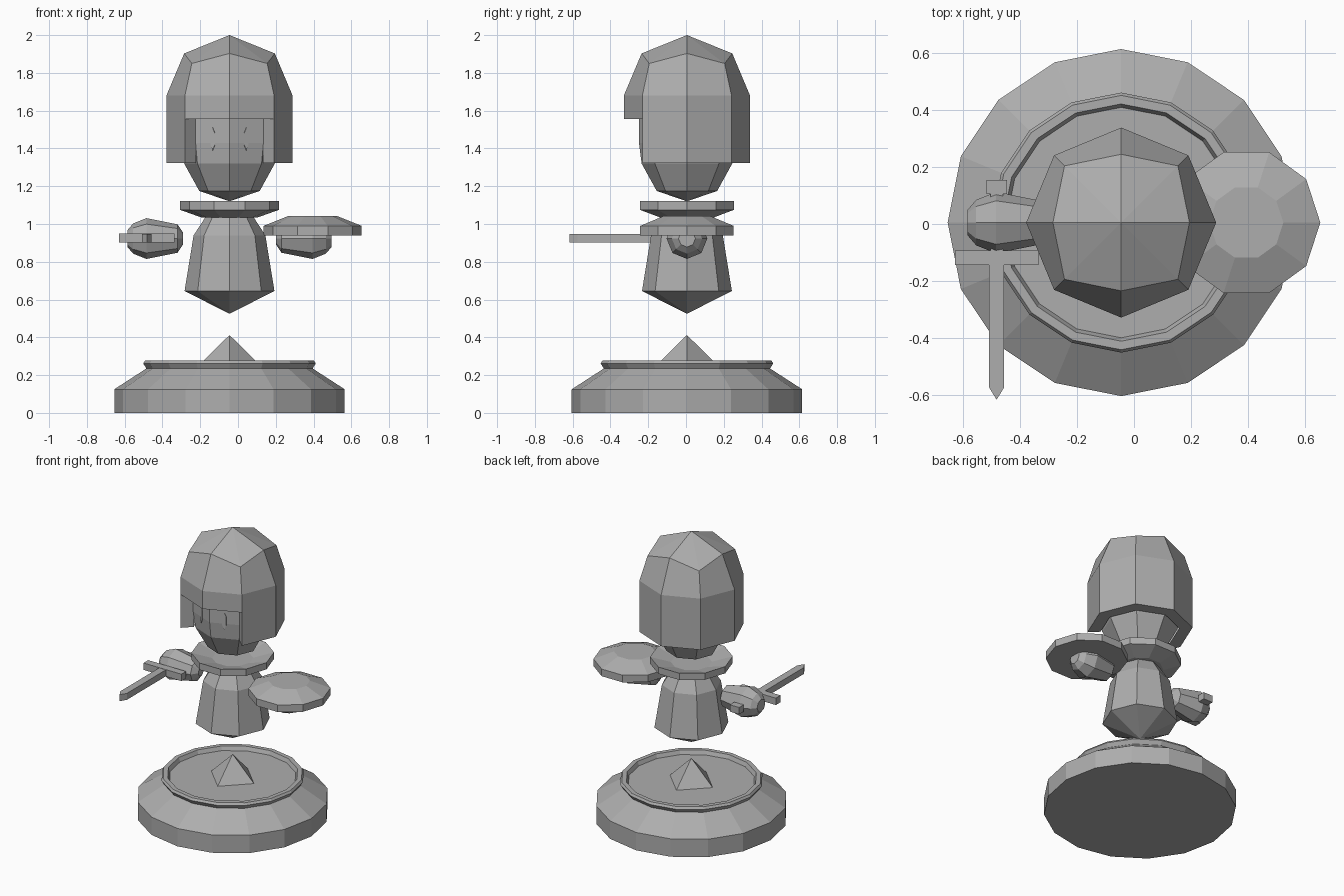
import bpy, bmesh
from math import sin, cos, pi, radians
from mathutils import Vector, Matrix

if "Cube" in bpy.data.objects:
    bpy.data.objects.remove(bpy.data.objects["Cube"])

CX, CY = -0.045, 0.005          # main axis of the figure

grey = bpy.data.materials.new("stone_grey")
grey.diffuse_color = (0.42, 0.42, 0.42, 1)
grey.use_nodes = True
grey.node_tree.nodes["Principled BSDF"].inputs["Base Color"].default_value = grey.diffuse_color


def finish(name, bm, matrix=None):
    """Turn a bmesh into a flat shaded grey object."""
    if matrix:
        bm.transform(matrix)
    bmesh.ops.recalc_face_normals(bm, faces=bm.faces[:])
    mesh = bpy.data.meshes.new(name)
    bm.to_mesh(mesh)
    bm.free()
    mesh.materials.append(grey)
    obj = bpy.data.objects.new(name, mesh)
    bpy.context.collection.objects.link(obj)
    return obj


def lathe(name, profile, sides, matrix=None):
    """Revolve (radius, height) points; zero radius makes a tip, other ends are capped."""
    bm = bmesh.new()
    rings = []
    for r, z in profile:
        count = sides if r > 0 else 1
        rings.append([bm.verts.new((r * cos(2 * pi * i / sides), r * sin(2 * pi * i / sides), z))
                      for i in range(count)])
    for a, b in zip(rings, rings[1:]):
        for i in range(sides):
            j = (i + 1) % sides
            if len(a) == 1:
                bm.faces.new((a[0], b[j], b[i]))
            elif len(b) == 1:
                bm.faces.new((a[i], a[j], b[0]))
            else:
                bm.faces.new((a[i], a[j], b[j], b[i]))
    for ring in (rings[0], rings[-1]):
        if len(ring) > 1:
            bm.faces.new(ring)
    return finish(name, bm, matrix)


def box(name, x0, x1, y0, y1, z0, z1):
    bm = bmesh.new()
    size = Matrix.Diagonal((x1 - x0, y1 - y0, z1 - z0, 1))
    place = Matrix.Translation(((x0 + x1) / 2, (y0 + y1) / 2, (z0 + z1) / 2))
    bmesh.ops.create_cube(bm, size=1, matrix=place @ size)
    return finish(name, bm)


def prism(name, outline, thickness, matrix):
    """Extrude a flat outline upward in its local z."""
    bm = bmesh.new()
    face = bm.faces.new([bm.verts.new((x, y, 0)) for x, y in outline])
    ext = bmesh.ops.extrude_face_region(bm, geom=[face])["geom"]
    bmesh.ops.translate(bm, vec=(0, 0, thickness),
                        verts=[v for v in ext if isinstance(v, bmesh.types.BMVert)])
    return finish(name, bm, matrix)


axis = Matrix.Translation((CX, CY, 0))

# Stand with a raised rim around a recessed top, and a pyramid stud
lathe("stand", [(.61, 0), (.61, .125), (.44, .235), (.457, .262), (.447, .277),
                (.417, .277), (.405, .25)], 16, axis)
lathe("stand_stud", [(.165, .25), (0, .412)], 4, axis)

# Torso and collar
lathe("torso", [(0, .525), (.238, .645), (.19, .94), (.125, 1.04)], 8, axis)
lathe("collar", [(.15, 1.035), (.262, 1.075), (.262, 1.122), (.13, 1.085)], 10, axis)

# Head
lathe("head", [(0, 1.12), (.16, 1.175), (.24, 1.32), (.254, 1.43), (.254, 1.60)], 8, axis)

# Eyes: thin slivers lying on the two front faces of the head
eye_outline = [(0, -.06), (.013, -.03), (.013, .03), (0, .06), (-.013, .03), (-.013, -.03)]
for side, label in ((-1, "left"), (1, "right")):
    place = Matrix.Translation((CX + side * .088, CY - .254 + .088 * .414, 1.45))
    turn = Matrix.Rotation(side * radians(22.5), 4, 'Z') @ Matrix.Rotation(pi / 2, 4, 'X')
    prism("eye_" + label, eye_outline, .004, place @ turn)

# Hair: eight-sided shell, with the two front panels cut short above the face
bm = bmesh.new()


def hair_vert(i, r, z):
    a = i * pi / 4
    return bm.verts.new((r * cos(a), r * sin(a), z))


tip = bm.verts.new((0, 0, 2.0))
crown = [hair_vert(i, *((.282, 1.85) if i % 2 else (.24, 1.903))) for i in range(8)]
brow = [hair_vert(i, .334, 1.68) for i in range(8)]
LOW, FRINGE, INNER = 1.322, 1.555, .25
low = {(i, z): (hair_vert(i, .334, z), hair_vert(i, INNER, z))
       for i in range(8) for z in (LOW, FRINGE)
       if (z == LOW and i != 6) or (z == FRINGE and i in (5, 6, 7))}
for i in range(8):
    j = (i + 1) % 8
    z = FRINGE if i in (5, 6) else LOW
    bm.faces.new((crown[i], crown[j], tip))
    bm.faces.new((brow[i], brow[j], crown[j], crown[i]))
    (oi, ni), (oj, nj) = low[i, z], low[j, z]
    bm.faces.new((oi, oj, brow[j], brow[i]))
    bm.faces.new((oi, ni, nj, oj))
for i in (5, 7):                 # edges of the face opening
    (o0, n0), (o1, n1) = low[i, LOW], low[i, FRINGE]
    bm.faces.new((o0, n0, n1, o1))
finish("hair", bm, axis)

# Hands: faceted mitts lying along x, mirrored about the main axis
mitt = [(.045, .54), (.08, .51), (.108, .44), (.075, .275), (.03, .245)]
for side, label in ((-1, "sword"), (1, "shield")):
    along_x = Matrix(((0, 0, side, CX), (1, 0, 0, CY), (0, 1, 0, .923), (0, 0, 0, 1)))
    lathe(label + "_hand", mitt, 8, along_x)

# Shield lying flat over one hand
lathe("shield", [(.26, .94), (.26, .99), (.13, 1.042)], 10,
      Matrix.Translation((.395, CY, 0)))

# Sword held forward in the other hand
SX = -.483
blade = [(-.026, -.1), (-.026, -.575), (0, -.618), (.026, -.575), (.026, -.1)]
prism("sword_blade", blade, .045, Matrix.Translation((SX, 0, .903)))
box("sword_guard", SX - .147, SX + .147, -.145, -.093, .902, .95)
box("sword_grip", SX - .022, SX + .022, -.1, .11, .905, .947)
box("sword_pommel", SX - .036, SX + .036, .105, .155, .902, .95)
